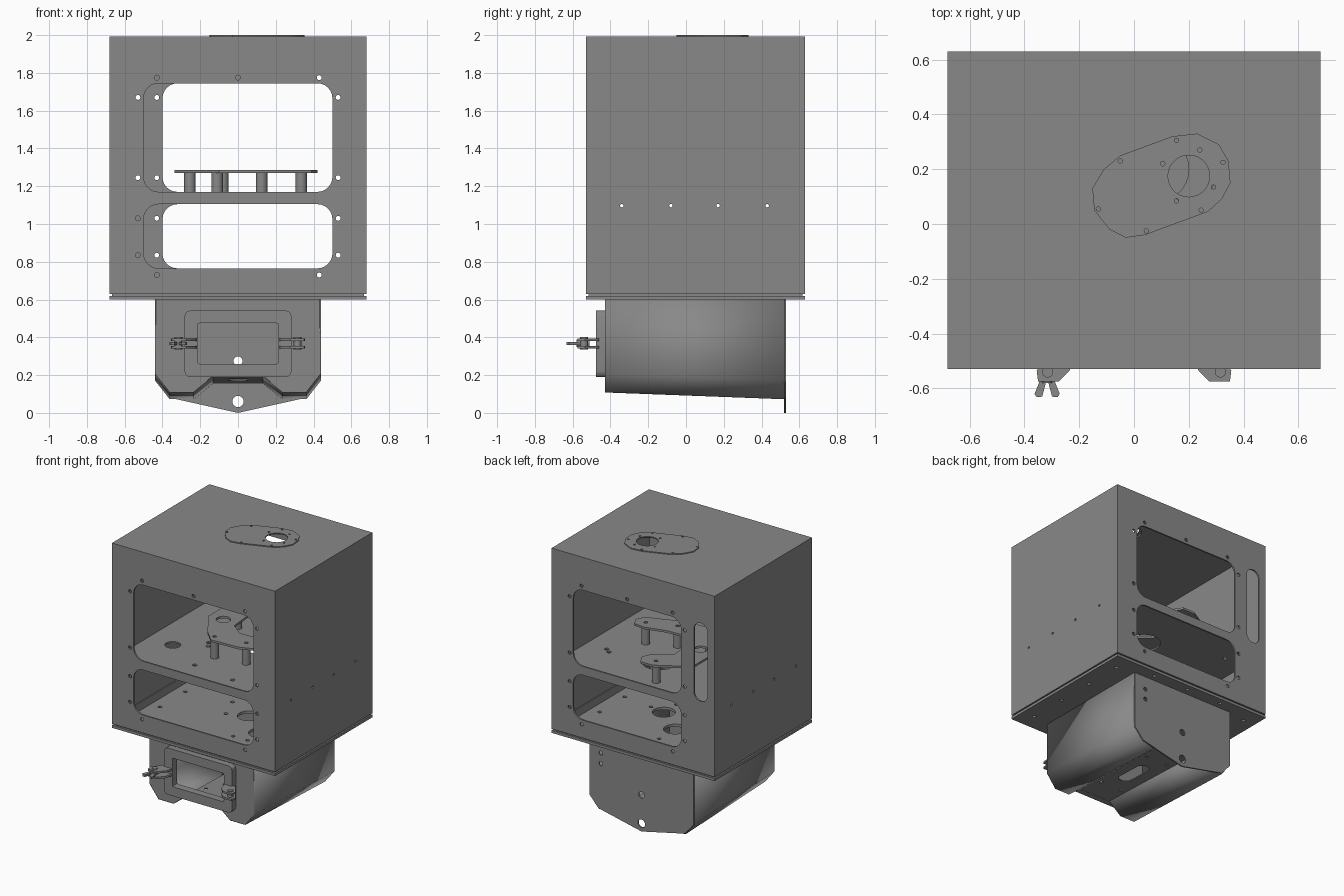
import bpy, bmesh, math
from mathutils import Matrix

if "Cube" in bpy.data.objects:
    bpy.data.objects.remove(bpy.data.objects["Cube"])

grey = bpy.data.materials.new("sheet metal grey")
grey.diffuse_color = (0.25, 0.25, 0.25, 1)
grey.use_nodes = True
grey.node_tree.nodes["Principled BSDF"].inputs["Base Color"].default_value = grey.diffuse_color


def circle(x, y, r, n=20):
    return [(x + r * math.cos(2 * math.pi * i / n), y + r * math.sin(2 * math.pi * i / n)) for i in range(n)]


def rrect(x0, x1, y0, y1, r=0.0, n=6):
    """Rectangle with rounded corners (n=1 gives chamfers)."""
    if r == 0:
        return [(x0, y0), (x1, y0), (x1, y1), (x0, y1)]
    pts = []
    for k, (cx, cy) in enumerate([(x1 - r, y1 - r), (x0 + r, y1 - r), (x0 + r, y0 + r), (x1 - r, y0 + r)]):
        for i in range(n + 1):
            a = math.pi / 2 * (k + i / n)
            pts.append((cx + r * math.cos(a), cy + r * math.sin(a)))
    return pts


def finish(name, mesh):
    bm = bmesh.new()
    bm.from_mesh(mesh)
    bmesh.ops.remove_doubles(bm, verts=bm.verts, dist=0.0002)
    bmesh.ops.recalc_face_normals(bm, faces=bm.faces)
    bm.to_mesh(mesh)
    bm.free()
    mesh.materials.clear()
    mesh.materials.append(grey)
    ob = bpy.data.objects.new(name, mesh)
    bpy.context.collection.objects.link(ob)
    bpy.ops.object.select_all(action='DESELECT')
    ob.select_set(True)
    bpy.context.view_layer.objects.active = ob
    bpy.ops.object.shade_smooth_by_angle(angle=math.radians(30))
    return ob


def plate(name, outer, holes, t, matrix):
    """Flat sheet with cut-outs, centred on its own plane."""
    cu = bpy.data.curves.new(name, 'CURVE')
    cu.dimensions = '2D'
    cu.fill_mode = 'BOTH'
    cu.extrude = t / 2
    for loop in [outer] + holes:
        sp = cu.splines.new('POLY')
        sp.points.add(len(loop) - 1)
        for p, (u, v) in zip(sp.points, loop):
            p.co = (u, v, 0, 1)
        sp.use_cyclic_u = True
    tmp = bpy.data.objects.new(name + "_outline", cu)
    bpy.context.collection.objects.link(tmp)
    dg = bpy.context.evaluated_depsgraph_get()
    mesh = bpy.data.meshes.new_from_object(tmp.evaluated_get(dg))
    bpy.data.objects.remove(tmp)
    bpy.data.curves.remove(cu)
    mesh.transform(matrix)
    mesh.name = name
    return finish(name, mesh)


def flat(z):        # (u, v) -> (x, y)
    return Matrix.Translation((0, 0, z))


def facing_y(y):    # (u, v) -> (x, z)
    return Matrix(((1, 0, 0, 0), (0, 0, 1, y), (0, 1, 0, 0), (0, 0, 0, 1)))


def facing_x(x):    # (u, v) -> (y, z)
    return Matrix(((0, 0, 1, x), (1, 0, 0, 0), (0, 1, 0, 0), (0, 0, 0, 1)))


def rod(name, loc, r, depth, axis='Z'):
    mats = {'Z': Matrix(), 'Y': Matrix.Rotation(math.pi / 2, 4, 'X')}
    return plate(name, circle(0, 0, r, 24), [], depth, Matrix.Translation(loc) @ mats[axis])


T = 0.012

# Upper cabinet: front and back walls with two windows and screw holes
def wall_holes(xl, xr):
    hs = [rrect(xl, xr, 1.17, 1.745, 0.08), rrect(xl, xr, 0.765, 1.105, 0.08)]
    pts = [(x, z) for x in (xl - 0.03, xr + 0.03) for z in (1.67, 1.245, 1.03, 0.835)]
    pts += [(x, z) for x in (xl + 0.07, xr - 0.07) for z in (1.775, 0.73)]
    pts += [((xl + xr) / 2, 1.775)]
    return hs + [circle(x, z, 0.013, 12) for x, z in pts]


wall = rrect(-0.68, 0.68, 0.63, 1.993)
plate("cabinet_front", wall, wall_holes(-0.5, 0.5), T, facing_y(-0.53 + T / 2))
back_slot = rrect(-0.62, -0.508, 1.17, 1.76, 0.055)
plate("cabinet_back", wall, wall_holes(-0.4, 0.5) + [back_slot], T, facing_y(0.63 - T / 2))

# Cabinet sides, base flanges and inner lips
for s, side in ((-1, "left"), (1, "right")):
    plate("cabinet_side_" + side, rrect(-0.518, 0.618, 0.63, 1.993),
          [circle(y, 1.097, 0.009, 12) for y in (-0.34, -0.08, 0.17, 0.43)], T, facing_x(s * (0.68 - T / 2)))
    plate("base_lip_" + side, rrect(-0.515, 0.615, 0.6, 0.68), [], 0.008, facing_x(s * 0.662))
for y, side in ((-0.512, "front"), (0.612, "back")):
    plate("base_lip_" + side, rrect(-0.66, 0.66, 0.6, 0.68), [], 0.008, facing_y(y))

# Cabinet roof and the cover plate on it
plate("cabinet_roof", rrect(-0.668, 0.668, -0.518, 0.618), [circle(0.2, 0.175, 0.095, 28)], T, flat(1.993 - T / 2))
cover = [(-0.152, 0.13), (-0.145, 0.05), (-0.09, -0.02), (-0.03, -0.05), (0.04, -0.04), (0.27, 0.045),
         (0.32, 0.09), (0.352, 0.15), (0.345, 0.23), (0.31, 0.29), (0.23, 0.33), (0.14, 0.32),
         (-0.05, 0.25), (-0.11, 0.20)]
screws = [(-0.05, 0.23), (-0.13, 0.055), (0.045, -0.025), (0.245, 0.05), (0.325, 0.225), (0.155, 0.305),
          (0.105, 0.22), (0.24, 0.27), (0.29, 0.135), (0.155, 0.085)]
plate("roof_cover", cover, [circle(0.2, 0.175, 0.076, 28)] + [circle(x, y, 0.008, 10) for x, y in screws],
      0.008, flat(1.996))

# Base floor with rim screw holes
rim = [(s * 0.58, y) for s in (-1, 1) for y in (-0.4, -0.1, 0.2, 0.5)]
rim += [(x, y) for x in (-0.3, 0, 0.3) for y in (-0.475, 0.58)]
inner = [(0, 0.32), (-0.22, 0.25), (0.1, -0.2), (0.34, -0.07), (0.22, -0.2), (-0.15, 0.07)]
plate("cabinet_floor", rrect(-0.68, 0.68, -0.53, 0.63),
      [circle(0.22, -0.05, 0.08), circle(0, 0.13, 0.08)] +
      [circle(x, y, 0.014, 12) for x, y in rim + inner], 0.02, flat(0.61))

# Middle shelf
small = [(0.5, 0.23), (0.46, 0.26), (-0.25, 0.0), (-0.28, 0.05), (-0.5, 0.4), (0.5, -0.3), (-0.15, -0.3), (0.2, -0.35)]
plate("middle_shelf", rrect(-0.667, 0.667, -0.517, 0.617),
      [circle(-0.46, -0.12, 0.055), circle(0.08, 0.2, 0.12, 28)] +
      [circle(x, y, 0.016, 12) for x, y in small], T, flat(1.122))

# Raised bracket plate on standoffs
bracket = [(0.42, 0), (0.39, -0.07), (0.3, -0.1), (0.12, -0.17), (-0.1, -0.18), (-0.2, -0.08), (-0.335, 0.13),
           (-0.335, 0.38), (-0.27, 0.44), (-0.1, 0.54), (0, 0.54), (0.04, 0.48), (0.02, 0.42), (-0.12, 0.31),
           (-0.1, 0.1), (0, 0.02), (0.15, 0.03), (0.3, 0.07), (0.39, 0.06)]
posts = [(-0.255, 0.36), (-0.08, 0.47), (-0.11, -0.12), (0.125, -0.08), (0.335, 0)]
plate("bracket_plate", bracket, [circle(x, y, 0.014, 12) for x, y in posts] + [circle(-0.22, 0.14, 0.05)],
      0.016, flat(1.277))
for x, y in posts:
    rod("standoff", (x, y, 1.198), 0.03, 0.145)

# Lower bin: folded sheet with chamfered sides and a raised channel beneath
SLOPE = -0.036
Y0, Y1 = -0.43, 0.522
half = [(0.435, 0.6), (0.435, 0.208), (0.36, 0.112), (0.237, 0.112), (0.135, 0.195)]
profile = [(-x, z) for x, z in half] + half[::-1]


def bin_strip(name, pts):
    bm = bmesh.new()
    rows = [[bm.verts.new((x, y, z + (d if z < 0.6 else 0))) for x, z in pts] for y, d in ((Y0, 0), (Y1, SLOPE))]
    for i in range(len(pts) - 1):
        bm.faces.new((rows[0][i], rows[0][i + 1], rows[1][i + 1], rows[1][i]))
    mesh = bpy.data.meshes.new(name)
    bm.to_mesh(mesh)
    bm.free()
    ob = finish(name, mesh)
    mod = ob.modifiers.new("thickness", 'SOLIDIFY')
    mod.thickness = 0.008
    mod.offset = 0


bin_strip("bin_left_sheet", profile[:5])
bin_strip("bin_right_sheet", profile[5:])
shear = flat(0.195)
shear[2][1] = SLOPE / (Y1 - Y0)
shear[2][3] -= Y0 * shear[2][1]
plate("bin_channel", rrect(-0.135, 0.135, Y0, Y1), [rrect(-0.05, 0.05, -0.14, 0.14, 0.05)] +
      [circle(s * 0.09, y, 0.012, 10) for s in (-1, 1) for y in (-0.25, 0.25)], 0.008, shear)

# Bin end plates
opening = rrect(-0.215, 0.215, 0.26, 0.475, 0.012, 2)
plate("bin_front", profile, [opening], 0.01, facing_y(Y0 + 0.005))
back = [(-0.435, 0.6), (-0.435, 0.165), (-0.36, 0.08), (0, 0), (0.36, 0.08), (0.435, 0.165), (0.435, 0.6)]
plate("bin_back", back, [circle(0, 0.06, 0.03), circle(0, 0.275, 0.024), circle(0.34, 0.5, 0.016, 12),
                         circle(0.34, 0.42, 0.016, 12)], 0.01, facing_y(0.525))

# Door frame around the bin opening
plate("door_frame", rrect(-0.283, 0.283, 0.19, 0.542, 0.03, 3), [opening], 0.046, facing_y(-0.453))

# Latch ears and pivot pins on both sides of the frame
for s, side in ((-1, "left"), (1, "right")):
    ear = [(s * x, y) for x, y in [(0.215, -0.47), (0.235, -0.535), (0.275, -0.575), (0.35, -0.575),
                                   (0.355, -0.535), (0.3, -0.46)]]
    for z in (0.347, 0.388):
        plate("latch_ear_" + side, ear, [], 0.014, flat(z))
    rod("latch_pin_" + side, (s * 0.315, -0.54, 0.368), 0.02, 0.066)

# Wing nut on the left latch
rod("wing_nut_stem", (-0.317, -0.545, 0.368), 0.02, 0.07, 'Y')
for s in (-1, 1):
    wing = [(-0.317 + s * x, y) for x, y in [(0.0, -0.56), (0.022, -0.56), (0.046, -0.62), (0.038, -0.632),
                                             (0.018, -0.63), (0.006, -0.585)]]
    plate("wing_nut_blade", wing, [], 0.016, flat(0.368))
